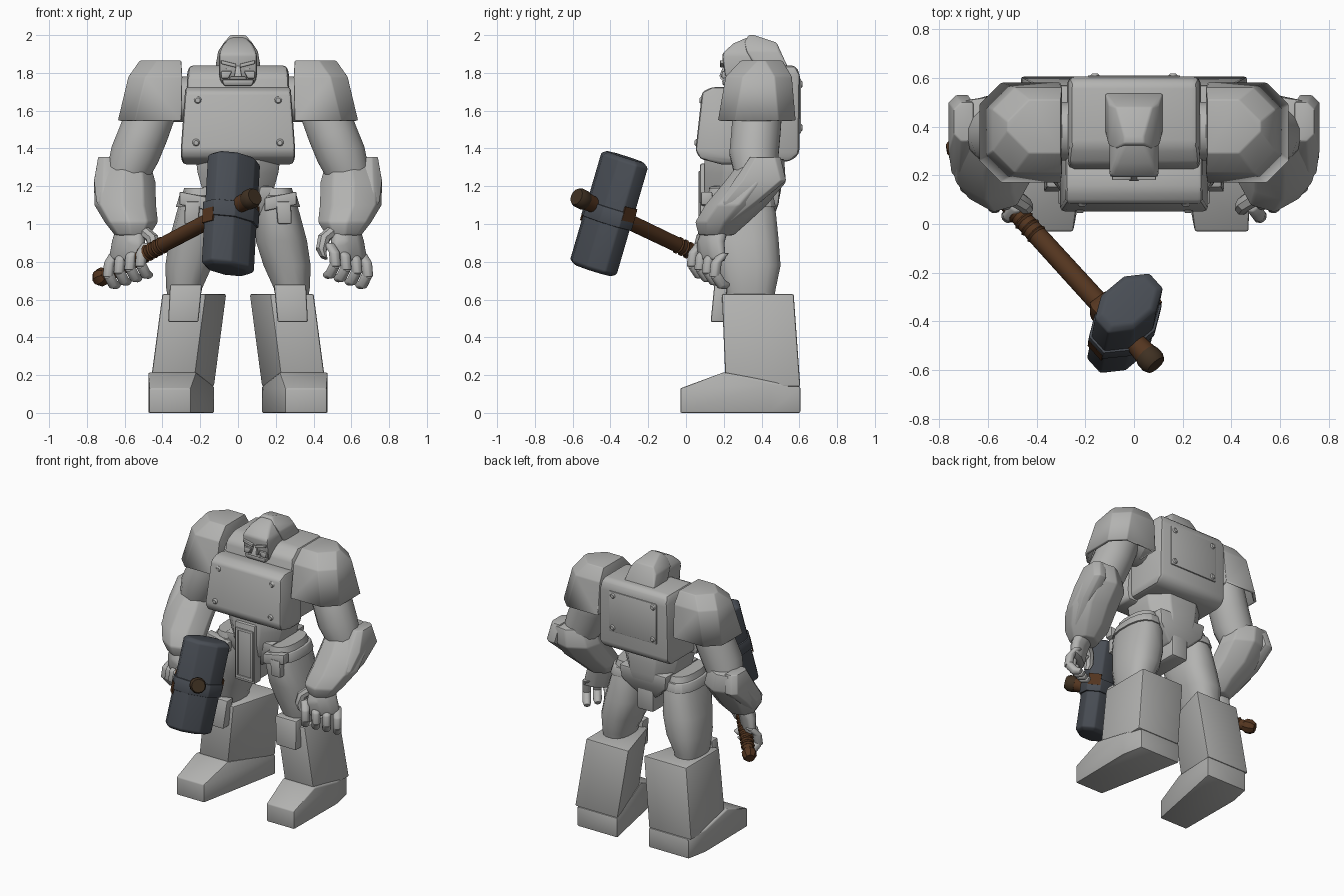
import bpy, bmesh, math
from mathutils import Vector

if "Cube" in bpy.data.objects:
    bpy.data.objects.remove(bpy.data.objects["Cube"])


def material(name, red, green, blue):
    colour = (red, green, blue, 1)
    mat = bpy.data.materials.new(name)
    mat.use_nodes = True
    mat.diffuse_color = colour
    mat.node_tree.nodes["Principled BSDF"].inputs["Base Color"].default_value = colour
    return mat


GREY = material("armour grey", .45, .45, .44)
SLATE = material("slate steel", .066, .075, .09)
BROWN = material("brown wood", .088, .036, .014)
DARK = material("dark brown cap", .05, .03, .016)


def finish(name, bm, mat, bevel, angle=35):
    """Round the sharp edges, make the object and shade it."""
    if bevel:
        edges = [e for e in bm.edges if e.is_manifold and e.calc_face_angle(0) > .4]
        bmesh.ops.bevel(bm, geom=edges, offset=bevel, segments=2, profile=.5,
                        affect='EDGES', clamp_overlap=True)
    bmesh.ops.recalc_face_normals(bm, faces=bm.faces)
    mesh = bpy.data.meshes.new(name)
    bm.to_mesh(mesh)
    bm.free()
    mesh.materials.append(mat)
    obj = bpy.data.objects.new(name, mesh)
    bpy.context.collection.objects.link(obj)
    bpy.ops.object.select_all(action='DESELECT')
    obj.select_set(True)
    bpy.context.view_layer.objects.active = obj
    bpy.ops.object.shade_smooth_by_angle(angle=math.radians(angle))
    return obj


def hull(name, points, bevel=.01, flip=1, open_bottom=False):
    """Faceted solid around a few corner points."""
    bm = bmesh.new()
    for x, y, z in points:
        bm.verts.new((x * flip, y, z))
    bmesh.ops.convex_hull(bm, input=bm.verts)
    bmesh.ops.delete(bm, geom=[v for v in bm.verts if not v.link_faces], context='VERTS')
    bmesh.ops.dissolve_limit(bm, angle_limit=.05, verts=bm.verts, edges=bm.edges)
    bm.normal_update()
    if open_bottom:
        down = [f for f in bm.faces if f.normal.z < -.6]
        bmesh.ops.delete(bm, geom=down, context='FACES')
    return finish(name, bm, GREY, bevel)


def stack(name, *slabs, chop=0, toe=0, **options):
    """Solid through level rectangles (z, inner, outer, front, back); chop cuts
    the outer corners, toe moves the inner front corner outward."""
    points = []
    for z, inner, outer, front, back in slabs:
        points += [(inner + toe, front, z), (inner, back, z)]
        for y, inward in ((front, chop), (back, -chop)):
            points += [(outer - chop, y, z), (outer, y + inward, z)]
    return hull(name, points, **options)


def wide(name, *slabs, **options):
    """Stack that is symmetric across the middle: (z, half width, front, back)."""
    return stack(name, *[(z, -half, half, front, back) for z, half, front, back in slabs], **options)


def limb(name, *rings, n=8, mat=GREY, bevel=0, flip=1, axis=None, side=(1, 0, 0), power=1, angle=35):
    """Loft of rings (x, y, z, half width, optional half depth) along an axis."""
    centres = [Vector((x * flip, y, z)) for x, y, z, *size in rings]
    w = Vector(axis or centres[-1] - centres[0]).normalized()
    u = Vector((side[0] * flip, side[1], side[2]))
    u = (u - w * u.dot(w)).normalized()
    v = w.cross(u)

    def rounded(value):
        return math.copysign(abs(value) ** power, value) / math.cos(math.pi / n)

    bm = bmesh.new()
    loops = []
    for centre, ring in zip(centres, rings):
        turns = [math.tau * (i + .5) / n for i in range(n)]
        loops.append([bm.verts.new(centre + u * rounded(math.cos(a)) * ring[3]
                                   + v * rounded(math.sin(a)) * ring[-1]) for a in turns])
    for low, high in zip(loops, loops[1:]):
        for i in range(n):
            bm.faces.new((low[i - 1], low[i], high[i], high[i - 1]))
    bm.faces.new(loops[0])
    bm.faces.new(loops[-1])
    bmesh.ops.recalc_face_normals(bm, faces=bm.faces)
    return finish(name, bm, mat, bevel, angle)


def rivet(name, x, y, z, out=-1):
    limb(name, (x, y - out * .02, z, .02), (x, y, z, .02), (x, y + out * .01, z, .012), n=10)


# Torso, chest plate and back plate
wide("torso", (1.33, .27, .16, .55), (1.37, .275, .16, .6), (1.79, .27, .24, .605),
     (1.84, .26, .32, .58), bevel=.025)
wide("chest_plate", (1.315, .29, .19, .3), (1.345, .3, .075, .3), (1.39, .303, .05, .3),
     (1.7, .28, .085, .3), (1.725, .28, .14, .2), bevel=.018)
wide("back_plate", (1.48, .19, .58, .61), (1.77, .19, .58, .61), bevel=.006)
for sx in (-1, 1):
    rivet("chest_rivet_upper", sx * .213, .082, 1.655)
    rivet("chest_rivet_lower", sx * .222, .056, 1.43)
    for z in (1.51, 1.74):
        rivet("back_rivet", sx * .16, .608, z, out=1)

# Waist, pelvis and front flap
limb("waist", (0, .3, 1.38, .225, .2), (0, .3, 1.27, .21, .2), (0, .3, 1.18, .185, .2),
     (0, .3, 1.08, .16, .18), bevel=.01, power=.8)
wide("pelvis", (1.2, .19, .12, .5), (1.1, .175, .13, .49), (1, .07, .17, .45), bevel=.015)
wide("crotch_tail", (.9, .065, .14, .47), (1.1, .065, .14, .47), bevel=.015)
wide("front_flap", (.9, .08, .075, .15), (1.32, .08, .075, .15))
for sx in (-1, 1):
    stack("flap_rim_side", *[(z, .05, .07, .067, .09) for z in (.92, 1.28)], bevel=.004, flip=sx)
for low in (.92, 1.26):
    wide("flap_rim_end", *[(z, .07, .067, .09) for z in (low, low + .02)], bevel=.004)

# Head, hood and scowling face
wide("head", (1.72, .085, .24, .3), (1.79, .1, .205, .52), (1.9, .1, .19, .48),
     (1.955, .075, .25, .46), (1.99, .04, .33, .37), bevel=.014)
wide("hood", (1.78, .115, .4, .545), (1.84, .118, .38, .535), (1.915, .105, .32, .49),
     (1.96, .075, .31, .48), (2, .04, .33, .36), bevel=.012)
wide("nose", (1.78, .02, .175, .22), (1.84, .01, .2, .22), bevel=.003)
wide("jaw", (1.73, .075, .195, .3), (1.765, .088, .19, .3), bevel=.012)
wide("moustache", (1.765, .05, .182, .2), (1.78, .04, .182, .2), bevel=.005)
for sx in (-1, 1):
    hull("brow", [(x, y, 1.825 + x * .25 + thick) for x in (.01, .09) for y in (.18, .23)
                  for thick in (0, .02)], bevel=.005, flip=sx)
    limb("eye", (.05, .215, 1.822, .018, .007), (.05, .2, 1.822, .012, .005), flip=sx)
    stack("cheek", (1.77, .05, .09, .188, .24), (1.81, .03, .09, .19, .24), bevel=.008, flip=sx)

for sx, tag in ((1, "left_"), (-1, "right_")):
    # Shoulder, open pauldron and arm
    limb(tag + "shoulder_joint", (.2, .38, 1.66, .12), (.44, .38, 1.66, .12),
         n=16, flip=sx, side=(0, 1, 0))
    pauldron = stack(tag + "pauldron", (1.55, .3, .635, .17, .58), (1.78, .295, .58, .21, .56),
                     (1.865, .3, .52, .29, .51), chop=.09, bevel=.006, flip=sx, open_bottom=True)
    shell = pauldron.modifiers.new("thickness", 'SOLIDIFY')
    shell.thickness = .02
    limb(tag + "upper_arm", (.43, .38, 1.74, .1), (.45, .38, 1.62, .13), (.5, .37, 1.48, .13),
         (.545, .36, 1.37, .13), (.59, .37, 1.25, .11), n=16, flip=sx)

    # Gauntlet with raised outer plate
    limb(tag + "gauntlet", (.6, .41, 1.345, .125, .095), (.6, .365, 1.22, .15),
         (.597, .265, 1.1, .15), (.565, .19, 1.01, .13), (.56, .16, .94, .085),
         bevel=.01, flip=sx, power=.9, axis=(0, 0, 1), side=(.9, .5, 0))
    stack(tag + "gauntlet_plate", (1.355, .66, .74, .34, .5), (1.23, .68, .762, .27, .53),
          (1.12, .68, .75, .18, .4), (1, .64, .69, .13, .25), chop=.03, bevel=.006, flip=sx)

    # Hand, turned outward
    turn = (.8, .6, 0)
    limb(tag + "palm", (.565, .16, .99, .08, .06), (.58, .13, .9, .1, .05),
         (.6, .14, .8, .1, .04), bevel=.015, flip=sx, side=turn)
    for i in range(4):
        def joint(reach, z, radius=.028):
            return (.51 + .057 * i + .6 * reach, .04 + .04 * i - .8 * reach, z - .018 * i, radius)
        limb(tag + "finger_base", joint(-.05, .9), joint(0, .85), joint(.01, .775),
             bevel=.006, flip=sx, axis=(0, 0, -1), side=turn)
        limb(tag + "finger_tip", joint(.01, .79), joint(-.035, .735), joint(-.075, .725, .02),
             bevel=.006, flip=sx, side=turn)
    limb(tag + "thumb", (.51, .12, .97, .035), (.455, .085, .925, .032), (.44, .065, .86, .028),
         (.455, .065, .82, .02), flip=sx)

    # Thigh with hip guard
    limb(tag + "thigh", (.2, .28, 1.19, .085, .155), (.21, .285, 1.06, .115, .19),
         (.23, .31, .91, .135, .18), (.26, .33, .78, .124, .17), (.285, .335, .66, .095, .14),
         (.285, .34, .58, .08, .12), n=16, flip=sx, axis=(0, 0, 1), power=.8, angle=50)
    limb(tag + "hip_band", (.215, .285, 1.09, .114, .19), (.21, .285, 1.15, .1, .176),
         n=16, flip=sx, axis=(0, 0, 1), bevel=.004, power=.8)
    stack(tag + "hip_tab", (1, .21, .285, .075, .13), (1.12, .2, .28, .075, .13), flip=sx)
    hull(tag + "hip_guard", [(x, y, z + x * .2) for x in (.14, .31) for y in (.08, .14)
                             for z in (1.04, 1.11)], bevel=.008, flip=sx)

    # Shin, knee pad and foot
    stack(tag + "shin", (.14, .125, .465, .21, .605), (.63, .06, .4, .19, .57), toe=.11, flip=sx)
    stack(tag + "knee_pad", (.48, .21, .37, .13, .2), (.68, .19, .36, .15, .22), flip=sx)
    hull(tag + "foot", [(x, y, z) for y, inner, outer, top in (
        (-.03, .25, .47, .13), (.2, .22, .475, .215), (.45, .16, .475, .16), (.605, .125, .445, .14))
        for x in (inner, outer) for z in (0, top)], bevel=.008, flip=sx)

# Hammer handle, wraps, pommel and dark end cap
BUTT, TIP = Vector((-.74, .33, .71)), Vector((.09, -.58, 1.145))


def along(name, *stops, n=12, mat=BROWN, **options):
    limb(name, *[(*BUTT.lerp(TIP, t), radius) for t, radius in stops], n=n, mat=mat, **options)


along("hammer_handle", (.01, .033), (.45, .04), (.9, .042), (.965, .048))
along("handle_cap", (.95, .048), (.96, .052), (.985, .052), (1, .043), mat=DARK)
along("hammer_pommel", (-.01, .03), (.01, .045), (.035, .045), (.05, .033), n=8)
for i in range(12):
    start = .07 + .03 * i
    along("grip_wrap", (start, .036), (start + .008, .045), (start + .018, .036))

# Hammer head with strap, wooden side plates and collar
LOW, HIGH = Vector((-.055, -.495, .755)), Vector((-.02, -.32, 1.355))
ACROSS = Vector((.74, .67, 0))


def block(name, *stops, shift=0, mat=SLATE, **options):
    limb(name, *[(*(LOW.lerp(HIGH, t) + ACROSS * shift), half, depth) for t, half, depth in stops],
         side=ACROSS, mat=mat, **options)


block("hammer_head", (0, .12, .08), (.03, .15, .1), (.97, .15, .1), (1, .12, .08), bevel=.008)
block("hammer_strap", (.42, .16, .11), (.56, .16, .11), bevel=.005)
for sx in (-1, 1):
    block("strap_side_plate", (.43, .004, .042), (.55, .004, .042), shift=sx * .162, n=4, mat=BROWN)
along("hammer_collar", (.71, .042), (.73, .056), (.885, .056), (.9, .045), n=4, bevel=.008)
